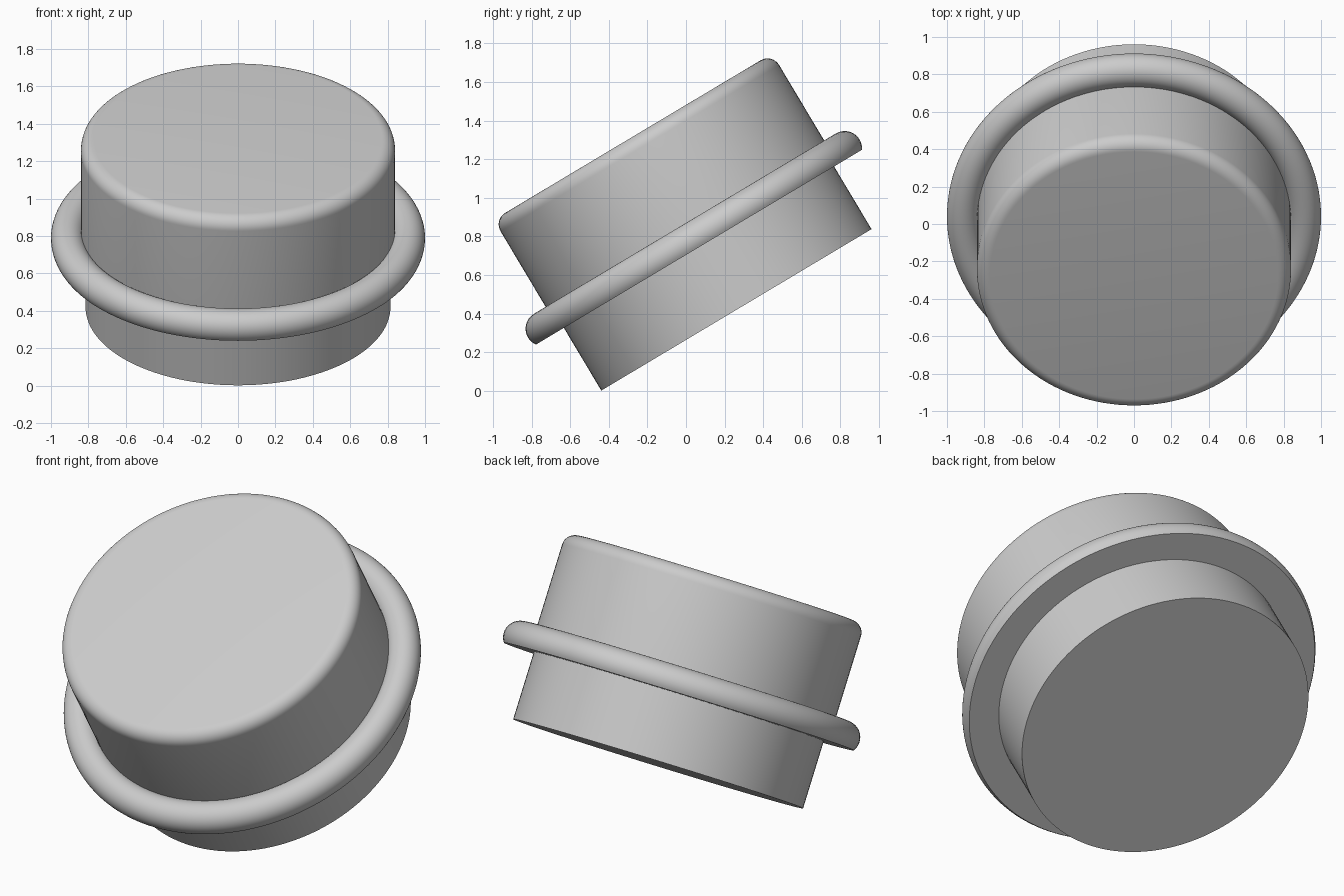
import bpy
import math
from mathutils import Matrix

cube = bpy.data.objects.get("Cube")
if cube:
    bpy.data.objects.remove(cube, do_unlink=True)

TILT = math.radians(30.85)
PLACE = Matrix.Translation((0, 0.261, 0.42)) @ Matrix.Rotation(TILT, 4, 'X')
SEGMENTS = 128

grey = bpy.data.materials.new("light grey")
grey.use_nodes = True
COLOUR = (0.6, 0.6, 0.6, 1)
grey.diffuse_color = COLOUR
grey.node_tree.nodes["Principled BSDF"].inputs["Base Color"].default_value = COLOUR


def arc(r, z, radius, start, end, steps):
    """Points (r, z) on an arc between two angles in radians."""
    angles = [start + (end - start) * i / steps for i in range(steps + 1)]
    return [(r + radius * math.cos(a), z + radius * math.sin(a)) for a in angles]


def lathe(name, profile, closed=False):
    """Spin a profile around the tilted axis; open profiles get end caps."""
    n = len(profile)
    verts = []
    for s in range(SEGMENTS):
        a = math.tau * s / SEGMENTS
        verts += [(r * math.cos(a), r * math.sin(a), z) for r, z in profile]
    faces = []
    for s in range(SEGMENTS):
        here, there = s * n, (s + 1) % SEGMENTS * n
        for i in range(n if closed else n - 1):
            j = (i + 1) % n
            faces.append((here + i, there + i, there + j, here + j))
    if not closed:
        faces.append([s * n for s in reversed(range(SEGMENTS))])
        faces.append([s * n + n - 1 for s in range(SEGMENTS)])
    mesh = bpy.data.meshes.new(name)
    mesh.from_pydata(verts, [], faces)
    mesh.materials.append(grey)
    obj = bpy.data.objects.new(name, mesh)
    bpy.context.collection.objects.link(obj)
    obj.matrix_world = PLACE
    bpy.ops.object.select_all(action='DESELECT')
    obj.select_set(True)
    bpy.context.view_layer.objects.active = obj
    bpy.ops.object.shade_smooth_by_angle(angle=math.radians(35))
    return obj


# Stem: narrower straight drum below the flange
FLANGE_BASE = 0.378
RING_MID = 0.43
lathe("stem", [(0.815, 0), (0.815, RING_MID)])

# Cap: wider drum with a rounded top rim
TOP, ROUND, CAP_R = 1.045, 0.07, 0.84
lathe("cap", [(CAP_R, FLANGE_BASE + 0.01)]
      + arc(CAP_R - ROUND, TOP - ROUND, ROUND, 0, math.pi / 2, 10))

# Flange: rounded ring with a flat underside
RING = 0.09
cut = math.asin((RING_MID - FLANGE_BASE) / RING)
lathe("flange", [(0.81, FLANGE_BASE)]
      + arc(1 - RING, RING_MID, RING, -cut, math.pi, 24), closed=True)
